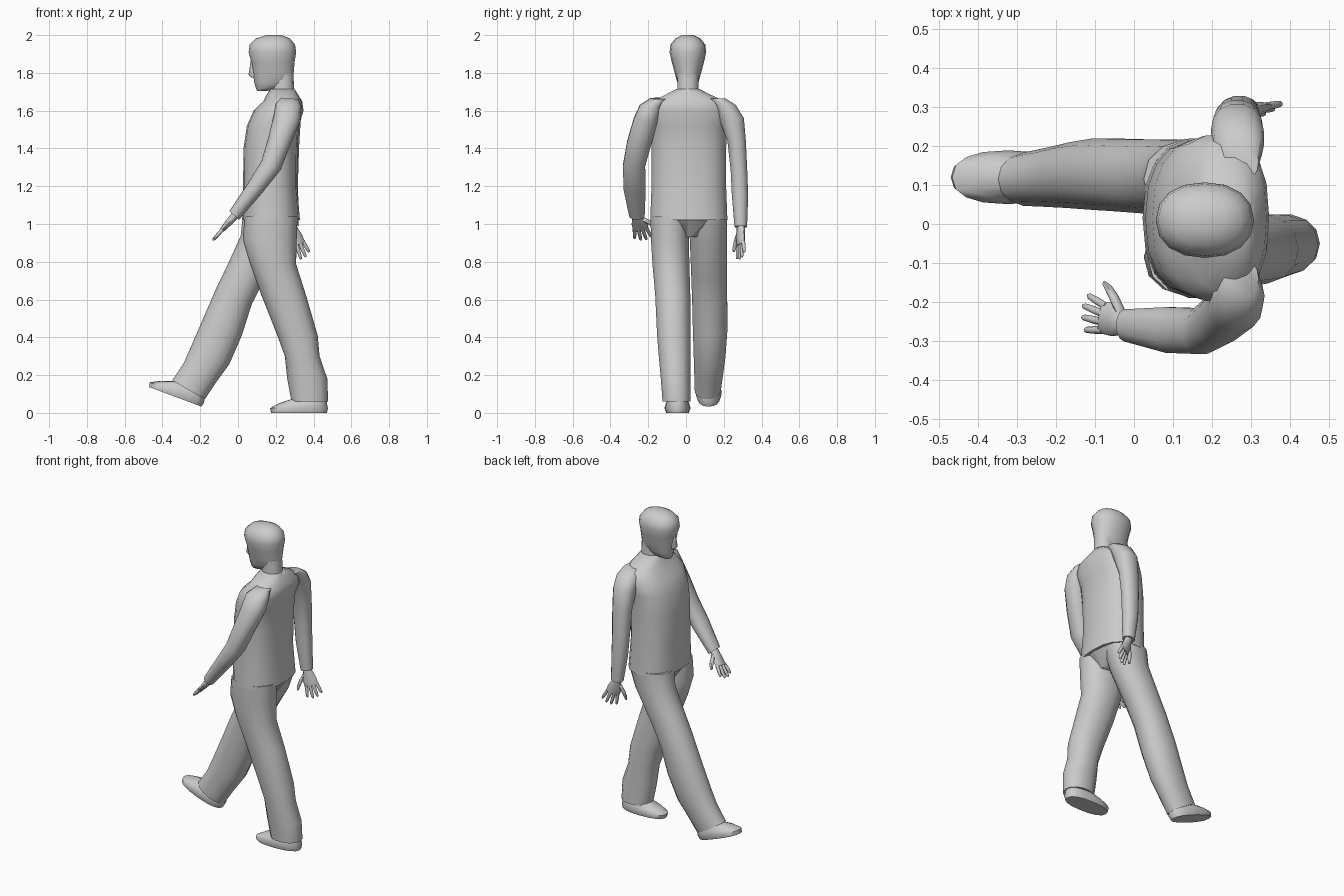
import bpy, bmesh
from math import cos, sin, pi, radians, copysign
from mathutils import Matrix, Vector


def se(v, e):
    return copysign(abs(v) ** (2 / e), v)


def loft(name, groups, n=14, e=2.2, mat=Matrix.Identity(4), angle=50):
    """Skin rings (x, y, z, rx, ry, pitch) into closed tubes, one per group."""
    bm = bmesh.new()
    for rings in groups:
        loops = []
        for r in rings:
            x, y, z, rx, ry = r[:5]
            rot = Matrix.Rotation(radians(r[5] if len(r) > 5 else 0), 3, 'Y')
            loops.append([bm.verts.new(mat @ (Vector((x, y, z)) + rot @ Vector(
                (rx * se(cos(2 * pi * i / n), e), ry * se(sin(2 * pi * i / n), e), 0))))
                for i in range(n)])
        for a, b in zip(loops, loops[1:]):
            for i in range(n):
                j = (i + 1) % n
                bm.faces.new((a[i], a[j], b[j], b[i]))
        bm.faces.new(loops[0])
        bm.faces.new(loops[-1])
    bmesh.ops.recalc_face_normals(bm, faces=bm.faces)
    me = bpy.data.meshes.new(name)
    bm.to_mesh(me)
    bm.free()
    ob = bpy.data.objects.new(name, me)
    bpy.context.collection.objects.link(ob)
    bpy.ops.object.select_all(action='DESELECT')
    ob.select_set(True)
    bpy.context.view_layer.objects.active = ob
    bpy.ops.object.shade_smooth_by_angle(angle=radians(angle))
    return ob


# Shirt body
loft("shirt", [[
    (.175, .015, 1.02, .153, .207), (.17, .015, 1.2, .143, .2),
    (.172, .015, 1.4, .143, .2), (.185, .015, 1.52, .138, .205),
    (.215, .015, 1.6, .132, .215), (.237, .015, 1.65, .103, .19),
    (.235, .01, 1.69, .08, .11), (.235, .01, 1.715, .064, .062)]], n=18, e=2.4)

# Sleeves
loft("left_sleeve", [[
    (.275, -.14, 1.665, .045, .05, 5), (.268, -.185, 1.63, .068, .06, 8),
    (.26, -.21, 1.56, .072, .067, 12), (.22, -.245, 1.44, .062, .067, 15),
    (.175, -.275, 1.31, .056, .06, 25), (.09, -.272, 1.19, .046, .06, 36),
    (-.02, -.26, 1.045, .034, .042, 40)]])
loft("right_sleeve", [[
    (.275, .16, 1.665, .045, .05), (.268, .205, 1.63, .066, .06),
    (.265, .24, 1.56, .068, .068), (.265, .268, 1.44, .06, .05),
    (.265, .28, 1.29, .054, .045), (.27, .286, 1.15, .049, .044, -5),
    (.285, .29, .985, .037, .034, -8)]])


# Hands: fingers along local -z, thumb towards local +y
def hand(name, wrist, pitch, yaw, roll):
    m = (Matrix.Translation(wrist) @ Matrix.Rotation(radians(pitch), 4, 'Y')
         @ Matrix.Rotation(radians(yaw), 4, 'Z') @ Matrix.Rotation(radians(roll), 4, 'X'))
    parts = [[(0, 0, .02, .022, .026), (0, 0, -.01, .021, .028),
              (0, .004, -.05, .018, .043), (0, 0, -.095, .013, .041)]]
    for i, length in enumerate((.075, .088, .085, .068)):
        y = .031 - .0205 * i
        parts.append([(0, y + y * .45 * t, -.085 - length * t, .0105 * s, .0105 * s)
                      for t, s in ((0, 1), (.5, .95), (.9, .75), (1, .35))])
    parts.append([(0, .02, -.02, .014, .016), (0, .055, -.055, .014, .014),
                  (0, .078, -.085, .011, .011), (0, .088, -.105, .006, .006)])
    loft(name, parts, n=8, mat=m)


hand("left_hand", (-.02, -.26, 1.04), 42, 0, 12)
hand("right_hand", (.288, .29, .98), -20, 115, 0)

# Head, neck and nose
loft("neck", [[(.237, .01, 1.66, .064, .06), (.237, .01, 1.72, .06, .057),
               (.235, .01, 1.8, .058, .057)]])
loft("head", [[
    (.13, .01, 1.705, .028, .022), (.155, .01, 1.718, .06, .04),
    (.19, .01, 1.75, .104, .056), (.187, .01, 1.8, .108, .07),
    (.185, .01, 1.86, .115, .086), (.182, .01, 1.91, .126, .097),
    (.182, .01, 1.95, .12, .092), (.185, .01, 1.982, .09, .066),
    (.19, .01, 2.0, .04, .03)]], n=16)
loft("nose", [[(.082, .01, 1.87, .014, .01), (.076, .01, 1.79, .02, .018),
               (.084, .01, 1.775, .014, .015)]], n=8)

# Trousers
loft("trouser_seat", [[(.17, .015, .93, .08, .08), (.172, .015, 1.03, .147, .2)]], e=2.4)
loft("right_trouser_leg", [[
    (.165, .115, 1.04, .14, .105), (.135, .118, .92, .122, .1, 8),
    (.045, .122, .75, .105, .097, 24), (-.02, .125, .62, .103, .095, 25),
    (-.08, .128, .46, .112, .094, 27), (-.145, .125, .31, .112, .086, 28),
    (-.2, .12, .215, .1, .078, 30), (-.262, .115, .122, .1, .07, 30)]])
loft("left_trouser_leg", [[
    (.175, -.085, 1.04, .14, .105), (.168, -.085, .92, .143, .103),
    (.185, -.08, .79, .122, .1), (.243, -.07, .62, .118, .095),
    (.315, -.065, .41, .107, .09), (.34, -.06, .3, .092, .086),
    (.367, -.055, .18, .106, .08), (.38, -.05, .06, .097, .076)]])


# Shoes: toe towards local -x
def shoe(name, loc, pitch):
    m = Matrix.Translation(loc) @ Matrix.Rotation(radians(pitch), 4, 'Y')
    loft(name, [[(0, 0, 0, .148, .06), (0, 0, .025, .153, .069),
                 (.02, 0, .05, .128, .062), (.055, 0, .075, .09, .052),
                 (.065, 0, .12, .075, .048)]], n=16, e=2.4, mat=m)


shoe("right_shoe", (-.332, .12, .085), 20.5)
shoe("left_shoe", (.323, -.045, 0), 0)
